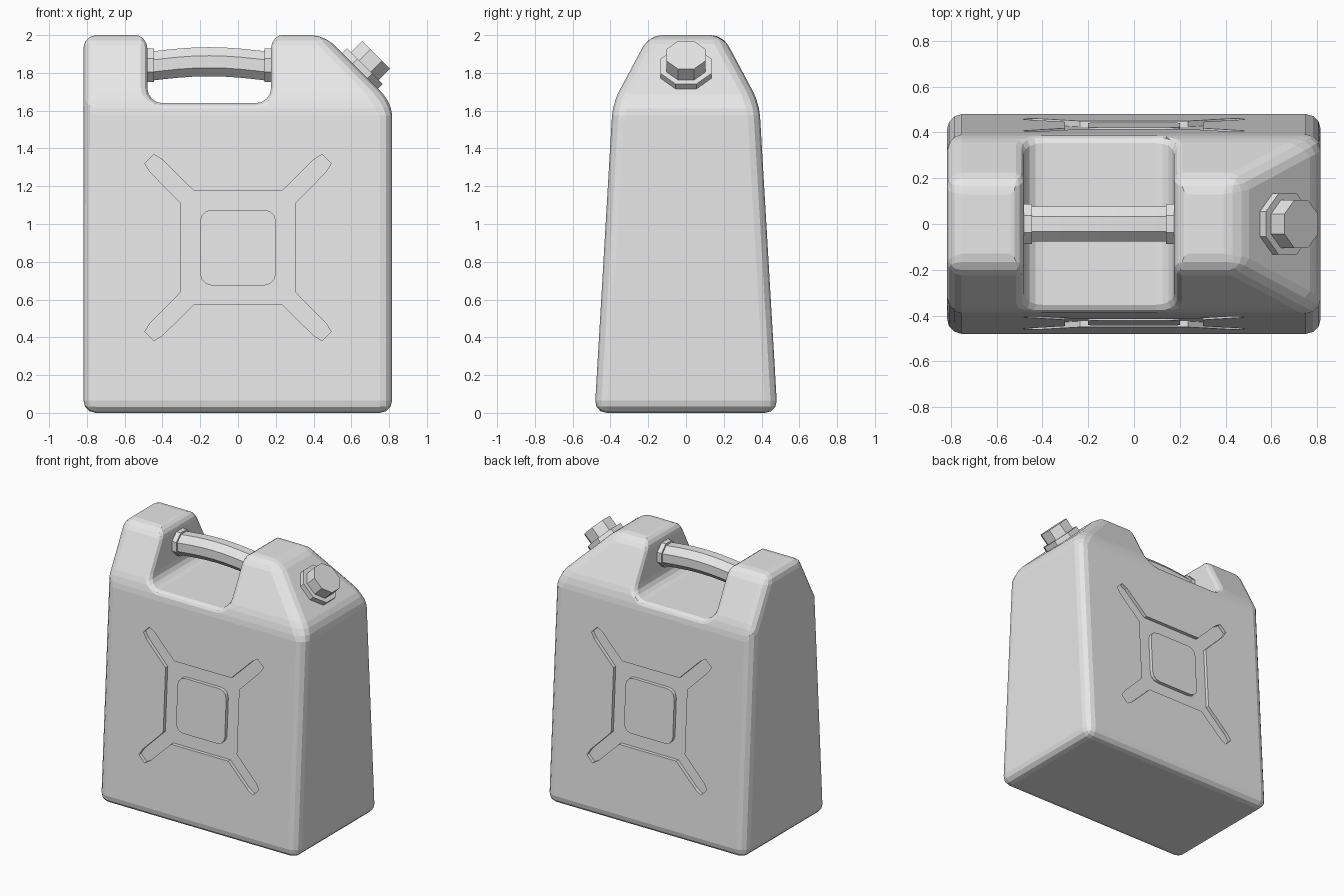
import bpy, bmesh
from math import sin, cos, pi, radians
from mathutils import Vector, Matrix

if "Cube" in bpy.data.objects:
    bpy.data.objects.remove(bpy.data.objects["Cube"])

grey = bpy.data.materials.new("light_grey")
grey.use_nodes = True
grey.diffuse_color = (0.8, 0.8, 0.8, 1)
grey.node_tree.nodes["Principled BSDF"].inputs["Base Color"].default_value = (0.8, 0.8, 0.8, 1)

SHOULDER, TOP = 1.64, 2.0
Y_BASE, Y_SHOULDER, Y_TOP = 0.484, 0.388, 0.195


def skin(z):
    """Half depth of the body at height z."""
    if z < SHOULDER:
        return Y_BASE + (Y_SHOULDER - Y_BASE) * z / SHOULDER
    t = min((z - SHOULDER) / (TOP - SHOULDER), 1)
    return Y_SHOULDER + (Y_TOP - Y_SHOULDER) * t


def loft(name, rings, dissolve=False):
    """Closed solid through rings with equal point counts."""
    bm = bmesh.new()
    loops = [[bm.verts.new(p) for p in ring] for ring in rings]
    n = len(loops[0])
    for a, b in zip(loops, loops[1:]):
        for i in range(n):
            j = (i + 1) % n
            bm.faces.new((a[i], a[j], b[j], b[i]))
    bm.faces.new(loops[0][::-1])
    bm.faces.new(loops[-1])
    if dissolve:
        bmesh.ops.dissolve_limit(bm, angle_limit=radians(1), verts=bm.verts[:], edges=bm.edges[:])
    bmesh.ops.recalc_face_normals(bm, faces=bm.faces[:])
    mesh = bpy.data.meshes.new(name)
    bm.to_mesh(mesh)
    bm.free()
    mesh.materials.append(grey)
    obj = bpy.data.objects.new(name, mesh)
    bpy.context.collection.objects.link(obj)
    return obj


def bake(obj):
    """Apply the modifiers of an object."""
    bpy.context.view_layer.update()
    graph = bpy.context.evaluated_depsgraph_get()
    mesh = bpy.data.meshes.new_from_object(obj.evaluated_get(graph))
    obj.modifiers.clear()
    obj.data = mesh


def cut(obj, cutter):
    mod = obj.modifiers.new("cut", "BOOLEAN")
    mod.operation, mod.solver, mod.object = "DIFFERENCE", "EXACT", cutter
    bake(obj)
    bpy.data.objects.remove(cutter)


def arc(cx, cz, r, start, end, steps=4):
    return [(cx + r * cos(radians(start + (end - start) * i / steps)),
             cz + r * sin(radians(start + (end - start) * i / steps))) for i in range(steps + 1)]


def octagon(apothem):
    r = apothem / cos(pi / 8)
    return [(r * cos(pi / 8 + i * pi / 4), r * sin(pi / 8 + i * pi / 4)) for i in range(8)]


# Body: tapered tank with sloped shoulders and a chamfer for the spout
X0, X1 = -0.818, 0.816
CHAMFER = X1 - (TOP - SHOULDER)
body = loft("canister_body", [
    [(X0, -y, z), (x, -y, z), (x, y, z), (X0, y, z)]
    for x, y, z in ((X1, Y_BASE, 0), (X1, Y_SHOULDER, SHOULDER), (CHAMFER, Y_TOP, TOP))], True)
bevel = body.modifiers.new("round", "BEVEL")
bevel.width, bevel.segments = 0.065, 3
bevel.limit_method, bevel.angle_limit = "ANGLE", radians(15)
bake(body)

# Handle opening: rounded slot whose rim flares out at the skin
SLOT_X, HALF = -0.1525, 0.3275


def slot_ring(side, depth, flare):
    half = arc(HALF - 0.08, SHOULDER + 0.08, 0.08 + flare, -90, 0)
    half += arc(HALF + 0.07, TOP - 0.068, 0.07 - flare, 180, 90)
    half.append((HALF + 0.07, TOP + 0.1))
    outline = half + [(-x, z) for x, z in reversed(half)]
    return [(SLOT_X + x, side * (skin(z) + depth), z) for x, z in outline]


flares = [(0.2, 0.035), (0, 0.035), (-0.012, 0.012), (-0.035, 0)]
cut(body, loft("slot_cutter", [slot_ring(-1, d, f) for d, f in flares]
               + [slot_ring(1, d, f) for d, f in reversed(flares)]))

# Cross-shaped recesses with a raised centre panel, front and back
MID_Z, DEPTH = 0.875, 0.026
arm = [(0.302, 0.235), (0.465, 0.4), (0.493, 0.445), (0.445, 0.493), (0.4, 0.465), (0.235, 0.302)]
cross, panel = [], []
corner = arc(0.14, 0.14, 0.06, 0, 90, 3)
for k in range(4):
    turn = Matrix.Rotation(k * pi / 2, 2)
    cross += [turn @ Vector(p) for p in arm]
    panel += [turn @ Vector(p) for p in corner]


def on_wall(outline, side, depth):
    return [(x, side * (skin(MID_Z + z) + depth), MID_Z + z) for x, z in outline]


for side, label in ((-1, "front"), (1, "back")):
    cut(body, loft("cross_cutter", [on_wall(cross, side, d) for d in (0.1, -DEPTH)]))
    loft(label + "_centre_panel", [on_wall(panel, side, d) for d in (0, -DEPTH - 0.01)])

# Handle: arched octagonal grip with a collar at each end
LEFT, RIGHT = SLOT_X - HALF, SLOT_X + HALF


def grip_ring(t, apothem):
    z = 1.832 + 0.027 * sin(pi * t)
    x = LEFT - 0.01 + (RIGHT - LEFT + 0.02) * t
    return [(x, a, z + b) for a, b in octagon(apothem)]


loft("handle_grip", [grip_ring(i / 8, 0.077) for i in range(9)])
for label, x in (("right", LEFT - 0.01), ("left", RIGHT - 0.035)):
    loft(label + "_handle_collar",
         [[(px, a, 1.84 + b) for a, b in octagon(0.088)] for px in (x, x + 0.045)])

# Spout collar and cap, square to the chamfer
axis = Vector((1, 0, 1)).normalized()
across = Vector((1, 0, -1)).normalized()
seat = Vector((0.646, 0, X1 + SHOULDER - 0.646))


def spout_part(name, apothem, start, end):
    loft(name, [[seat + axis * t + across * a + Vector((0, b, 0)) for a, b in octagon(apothem)]
                for t in (start, end)])


spout_part("spout_collar", 0.134, -0.02, 0.037)
spout_part("spout_cap", 0.104, 0.03, 0.12)
